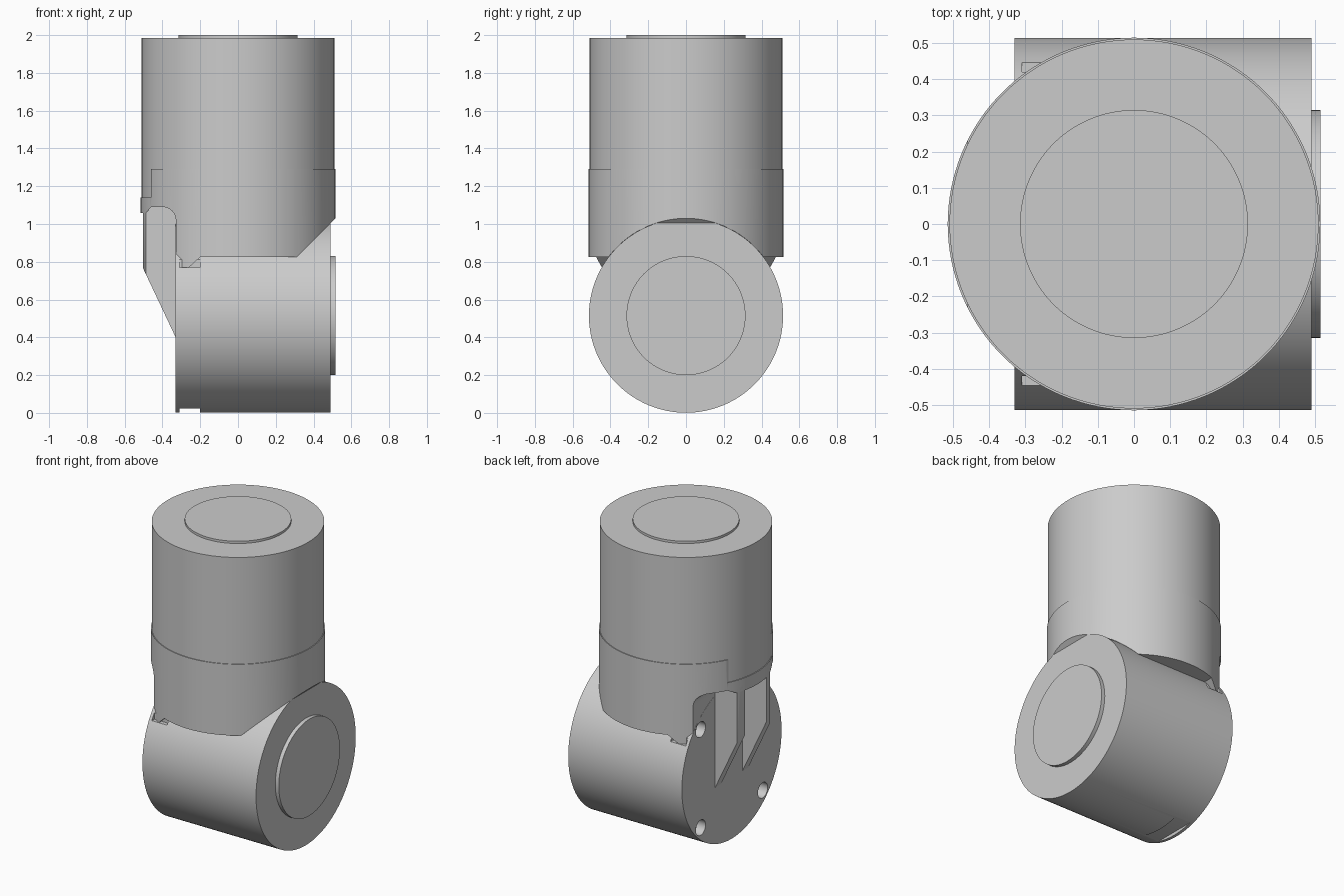
import bpy, bmesh, math
from mathutils import Matrix, Vector

if "Cube" in bpy.data.objects:
    bpy.data.objects.remove(bpy.data.objects["Cube"], do_unlink=True)

grey = bpy.data.materials.new("plain grey")
grey.use_nodes = True
grey.diffuse_color = (0.6, 0.6, 0.6, 1)
grey.node_tree.nodes["Principled BSDF"].inputs["Base Color"].default_value = (0.6, 0.6, 0.6, 1)


def make(name, bm):
    bmesh.ops.recalc_face_normals(bm, faces=bm.faces)
    mesh = bpy.data.meshes.new(name)
    bm.to_mesh(mesh)
    bm.free()
    mesh.materials.append(grey)
    obj = bpy.data.objects.new(name, mesh)
    bpy.context.collection.objects.link(obj)
    return obj


def cylinder(name, r, start, end, axis="Z", centre=(0, 0), sides=128):
    """Cylinder running from start to end along Z, or along X around a (y, z) centre."""
    bm = bmesh.new()
    bmesh.ops.create_cone(bm, cap_ends=True, segments=sides, radius1=r, radius2=r, depth=end - start)
    mid = (start + end) / 2
    if axis == "X":
        bm.transform(Matrix.Translation((mid, *centre)) @ Matrix.Rotation(math.pi / 2, 4, "Y"))
    else:
        bm.transform(Matrix.Translation((*centre, mid)))
    return make(name, bm)


def prism(name, profile, y0, y1):
    """Side profile in x and z, extruded from y0 to y1."""
    bm = bmesh.new()
    face = bm.faces.new([bm.verts.new((x, y0, z)) for x, z in profile])
    out = bmesh.ops.extrude_face_region(bm, geom=[face])
    verts = [v for v in out["geom"] if isinstance(v, bmesh.types.BMVert)]
    bmesh.ops.translate(bm, verts=verts, vec=Vector((0, y1 - y0, 0)))
    return make(name, bm)


def box(name, x0, x1, y0, y1, z0, z1):
    return prism(name, [(x0, z0), (x1, z0), (x1, z1), (x0, z1)], y0, y1)


def carve(obj, cutters, operation="DIFFERENCE"):
    for cutter in cutters:
        mod = obj.modifiers.new("carve", "BOOLEAN")
        mod.operation, mod.solver, mod.object = operation, "EXACT", cutter
        bpy.context.view_layer.objects.active = obj
        bpy.ops.object.modifier_apply(modifier=mod.name)


R, AXIS, FACE = 0.515, 0.515, -0.33

# Main solids: upright housing, sleeve around its foot, lying drum, end caps
upper_housing = cylinder("upper_housing", 0.51, 1.1, 1.985)
top_cap = cylinder("top_cap", 0.315, 1.95, 2.0)
lower_sleeve = cylinder("lower_sleeve", R, 0.55, 1.29)
drum = cylinder("drum", 0.514, FACE, 0.49, "X", (0, AXIS))
drum_cap = cylinder("drum_cap", 0.315, 0.45, 0.515, "X", (0, AXIS))

# Sleeve cutters: stepped underside, round-cornered pocket, lowered rim
underside = prism("underside_cutter", [(-0.26, 0.3), (0.8, 0.3), (0.8, 1.315), (0.31, 0.825),
                                       (-0.2, 0.825), (-0.26, 0.77)], -1, 1)
fillet = [(-0.4 + 0.071 * math.cos(a), 1.02 + 0.07 * math.sin(a))
          for a in (math.pi / 2 * i / 8 for i in range(9))]
pocket = prism("pocket_cutter", [(FACE + 0.001, 0.3)] + fillet
               + [(-0.46, 1.09), (-0.485, 1.06), (-0.7, 1.04), (-0.7, 0.3)], -1, 1)
rim = box("rim_cutter", -0.8, -0.46, -1, 1, 1.14, 1.4)
carve(lower_sleeve, [underside, pocket, rim])

# Counterbored screw holes in the flat drum face
holes = []
for sy in (-1, 1):
    for sz in (-1, 1):
        spot = (sy * 0.32, AXIS + sz * 0.32)
        holes += [cylinder("hole_cutter", 0.05, -0.4, FACE + 0.06, "X", spot, 32),
                  cylinder("bore_cutter", 0.026, -0.4, FACE + 0.14, "X", spot, 24)]

# Small flat notches around the drum
notches = [box("notch_cutter", -0.31, -0.2, -0.3, 0.3, -0.1, 0.022),
           box("notch_cutter", -0.31, -0.2, 0.42, 0.7, 0.77, 0.95),
           box("notch_cutter", -0.31, -0.2, -0.7, -0.42, 0.77, 0.95)]
carve(drum, holes + notches)
carve(lower_sleeve, holes)

# Pair of tapering ribs following the sleeve's curve
sleeve_form = cylinder("rib_form", R, 0.2, 1.12)
ribs = []
for side, y0 in (("left", -0.17), ("right", 0.11)):
    rib = prism("rib_" + side, [(-0.3, 0.4), (FACE, 0.4), (-0.5, 0.76), (-0.56, 0.887),
                                (-0.56, 1.1), (-0.3, 1.1)], y0, y0 + 0.06)
    carve(rib, [sleeve_form], "INTERSECT")
    ribs.append(rib)

for cutter in [underside, pocket, rim, sleeve_form] + holes + notches:
    bpy.data.objects.remove(cutter, do_unlink=True)

# Smooth curved walls, crisp edges
for obj in [upper_housing, top_cap, lower_sleeve, drum, drum_cap] + ribs:
    bpy.ops.object.select_all(action="DESELECT")
    obj.select_set(True)
    bpy.context.view_layer.objects.active = obj
    bpy.ops.object.shade_smooth_by_angle(angle=math.radians(30))
